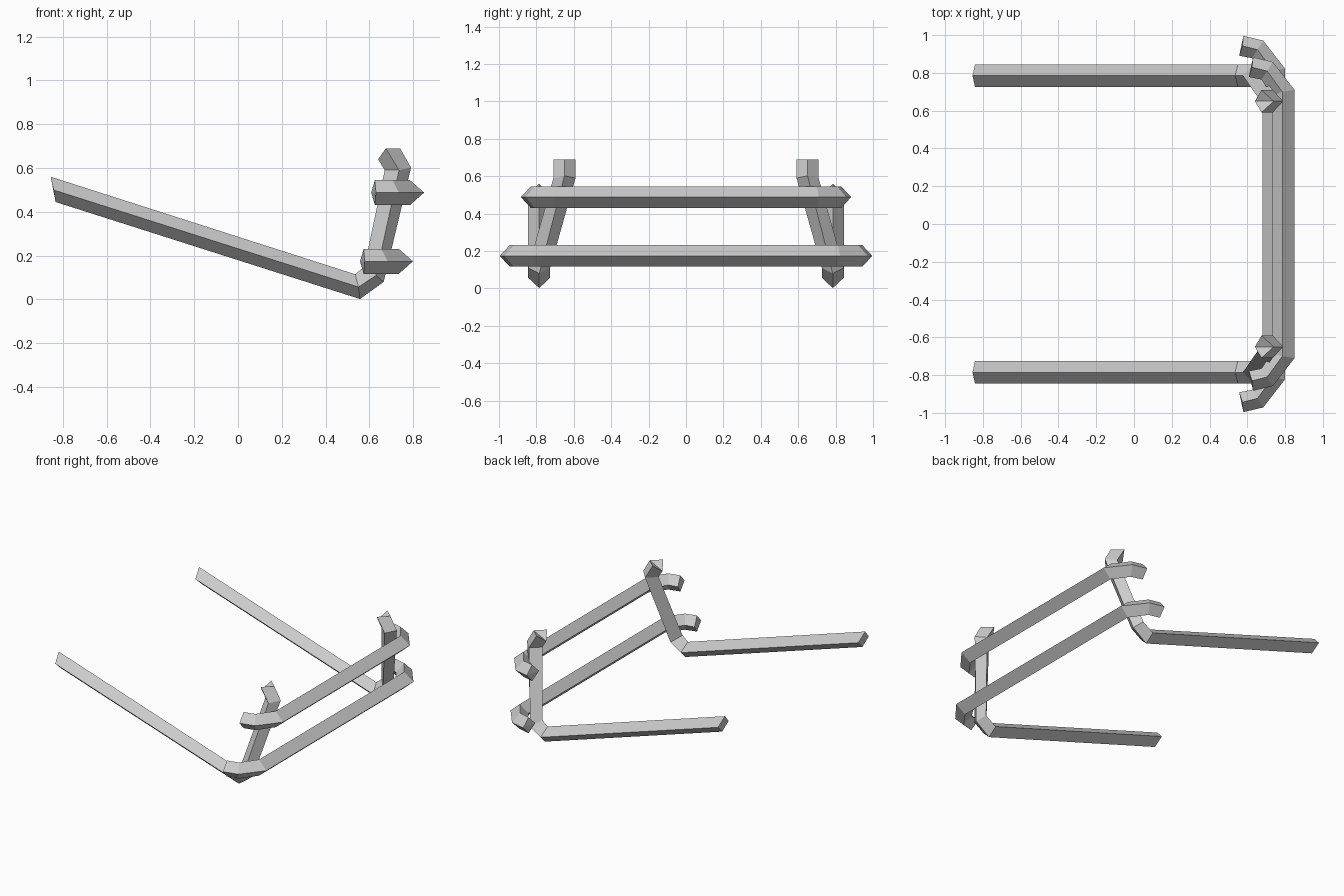
import bpy, bmesh

if "Cube" in bpy.data.objects:
    bpy.data.objects.remove(bpy.data.objects["Cube"])

R = 0.057  # half diagonal of the square tube


def tube(name, rings):
    """Skin a list of four-point rings into a capped square tube."""
    bm = bmesh.new()
    loops = [[bm.verts.new(p) for p in ring] for ring in rings]
    for a, b in zip(loops, loops[1:]):
        for i in range(4):
            j = (i + 1) % 4
            bm.faces.new((a[i], a[j], b[j], b[i]))
    for end in (loops[0], loops[-1]):
        bm.faces.new((end[0], end[1], end[2]))
        bm.faces.new((end[0], end[2], end[3]))
    bmesh.ops.recalc_face_normals(bm, faces=bm.faces)
    mesh = bpy.data.meshes.new(name)
    bm.to_mesh(mesh)
    bm.free()
    obj = bpy.data.objects.new(name, mesh)
    bpy.context.collection.objects.link(obj)
    return obj


# Side rails with uprights: centre y, then (x, z) of inner, middle and outer edges
rail = [
    (0.785, (-0.855, 0.56), (-0.842, 0.50), (-0.833, 0.445)),
    (0.785, (0.535, 0.115), (0.55, 0.057), (0.557, 0.002)),
    (0.785, (0.577, 0.15), (0.63, 0.11), (0.665, 0.08)),
    (0.65, (0.67, 0.59), (0.735, 0.59), (0.79, 0.602)),
    (0.65, (0.64, 0.64), (0.675, 0.69), (0.74, 0.69)),
]
for side, label in ((-1, "front"), (1, "back")):
    rings = []
    for y, inner, mid, outer in rail:
        rings.append([(inner[0], side * y, inner[1]),
                      (mid[0], side * (y - 0.059), mid[1]),
                      (outer[0], side * y, outer[1]),
                      (mid[0], side * (y + 0.059), mid[1])])
    tube(label + "_side_rail", rings)

# Cross bars with swept ends: (x, y) of outer, middle and inner edges for one half
half = [
    ((0.63, 0.883), (0.625, 0.83), (0.608, 0.778)),
    ((0.735, 0.858), (0.705, 0.81), (0.675, 0.765)),
    ((0.85, 0.71), (0.785, 0.70), (0.73, 0.68)),
]
for name, dx, dy, z in (("upper_cross_bar", 0, 0, 0.488),
                        ("lower_cross_bar", -0.051, 0.113, 0.174)):
    rings = []
    for side, stations in ((1, half), (-1, half[::-1])):
        for outer, mid, inner in stations:
            o, m, i = [(x + dx, side * (y + dy)) for x, y in (outer, mid, inner)]
            rings.append([(*o, z), (*m, z + R), (*i, z), (*m, z - R)])
    tube(name, rings)
